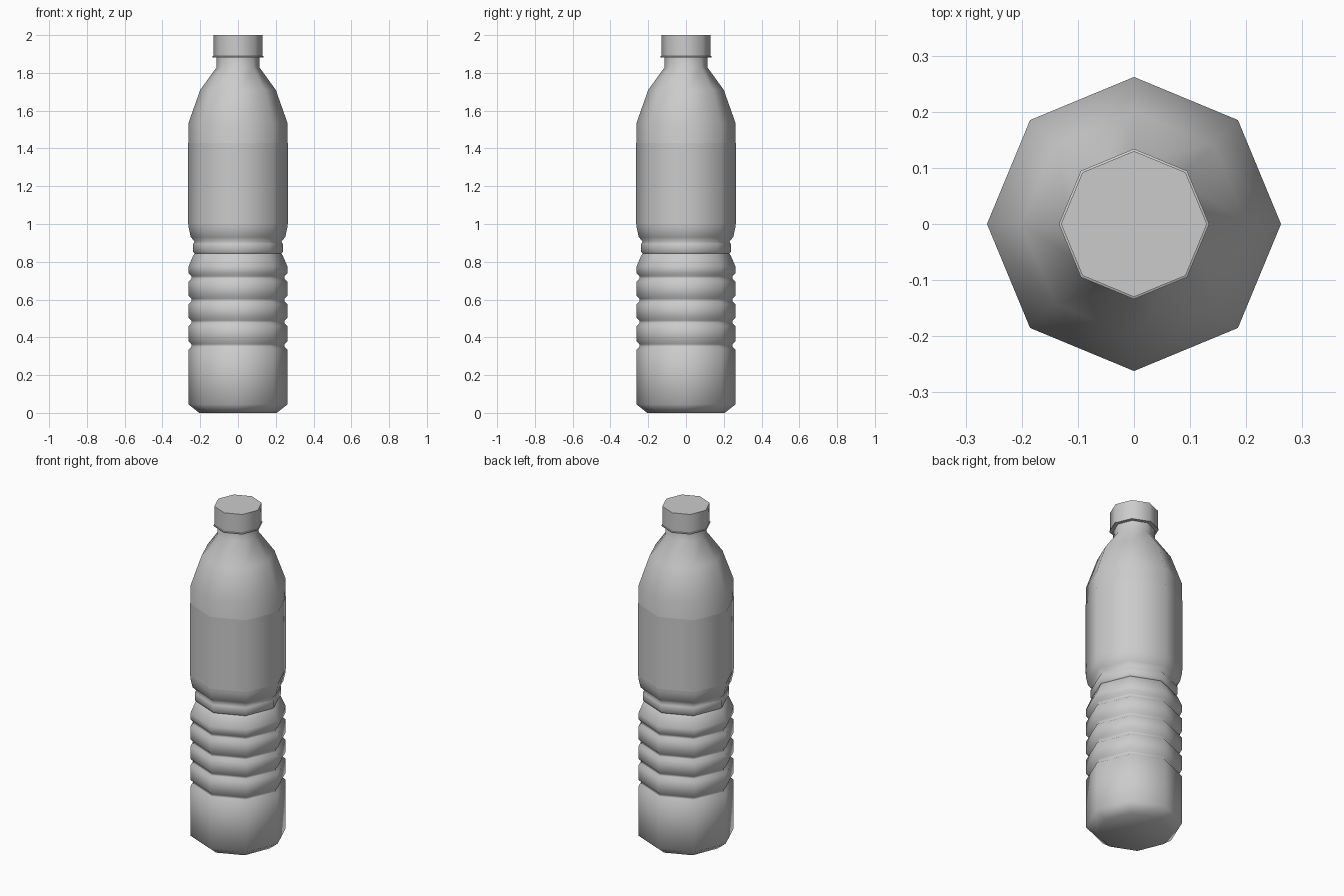
import bpy, bmesh, math

if "Cube" in bpy.data.objects:
    bpy.data.objects.remove(bpy.data.objects["Cube"])

SIDES = 8


def lathe(name, profile, angle, cap_bottom=False, cap_top=False):
    """Revolve (radius, z) points into an eight-sided shell."""
    bm = bmesh.new()
    rings = []
    for r, z in profile:
        rings.append([bm.verts.new((r * math.cos(math.tau * i / SIDES),
                                    r * math.sin(math.tau * i / SIDES), z))
                      for i in range(SIDES)])
    for a, b in zip(rings, rings[1:]):
        for i in range(SIDES):
            j = (i + 1) % SIDES
            bm.faces.new((a[i], a[j], b[j], b[i]))
    if cap_bottom:
        bm.faces.new(rings[0][::-1])
    if cap_top:
        bm.faces.new(rings[-1])
    mesh = bpy.data.meshes.new(name)
    bm.to_mesh(mesh)
    bm.free()
    obj = bpy.data.objects.new(name, mesh)
    bpy.context.collection.objects.link(obj)
    bpy.ops.object.select_all(action='DESELECT')
    obj.select_set(True)
    bpy.context.view_layer.objects.active = obj
    bpy.ops.object.shade_smooth_by_angle(angle=math.radians(angle))
    return obj


# Bottle body: base chamfer, four grip grooves, waist ring, shoulder, neck
R = 0.262
body = [(0.205, 0.0), (R, 0.045)]
for z in (0.357, 0.482, 0.597, 0.717):
    body += [(R, z - 0.022), (0.247, z - 0.007), (0.247, z + 0.007), (R, z + 0.022)]
body += [(R, 0.775), (0.236, 0.835), (0.229, 0.843), (0.237, 0.851),
         (0.237, 0.895), (0.229, 0.908), (0.25, 0.93), (R, 0.985),
         (R, 1.535), (0.2, 1.71), (0.113, 1.83), (0.113, 1.90)]
lathe("bottle_body", body, 80, cap_bottom=True)

# Label wrapped around the upper body
lathe("label", [(0.264, 1.0), (0.264, 1.43)], 80)

# Cap with a slightly wider retaining ring
lathe("cap", [(0.113, 1.882), (0.134, 1.882), (0.134, 1.888),
              (0.13, 1.89), (0.13, 2.0)], 50, cap_top=True)
